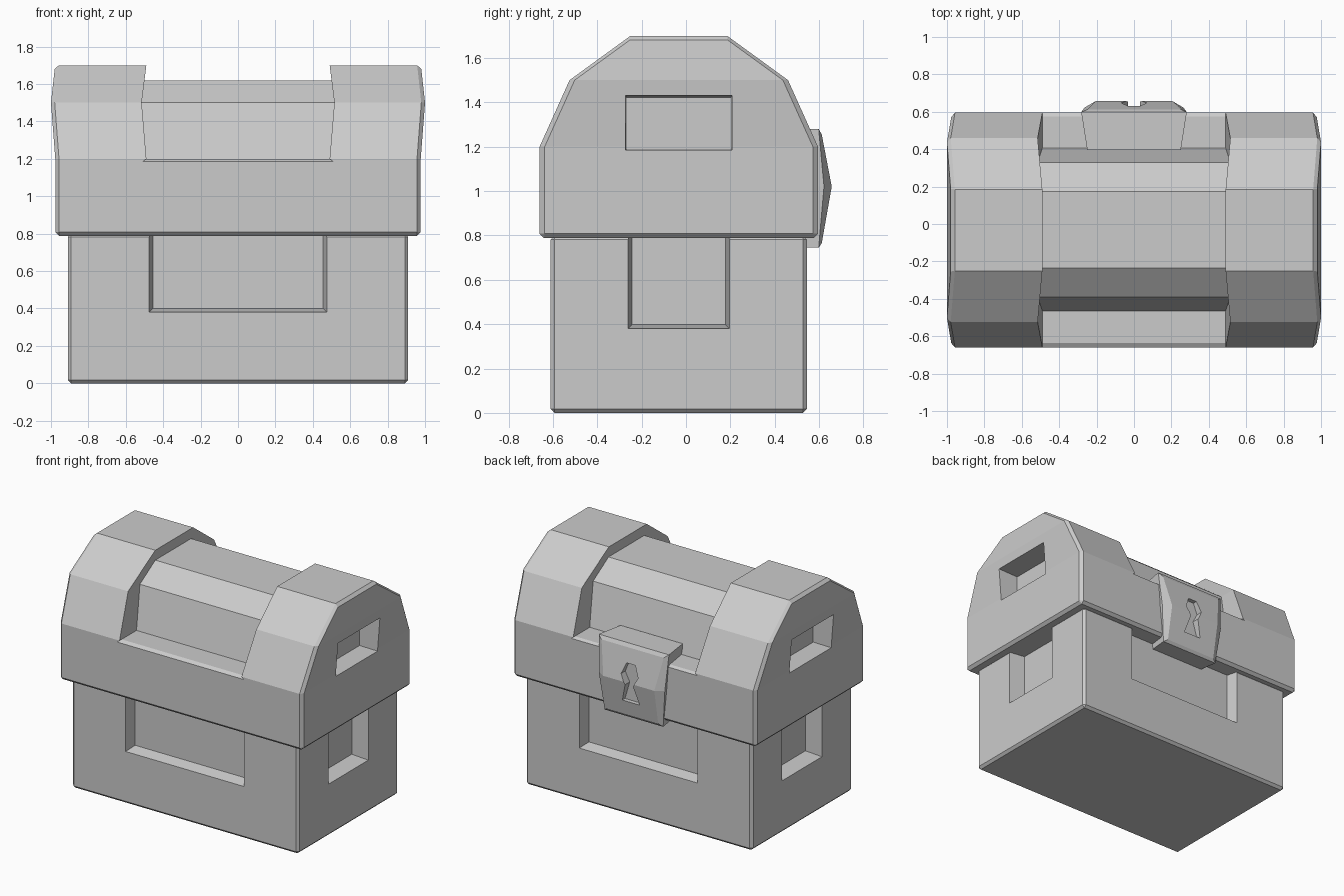
import bpy, bmesh
from mathutils import Vector

if "Cube" in bpy.data.objects:
    bpy.data.objects.remove(bpy.data.objects["Cube"])

stone = bpy.data.materials.new("plain_grey")
stone.diffuse_color = (0.6, 0.6, 0.6, 1)
stone.use_nodes = True
stone.node_tree.nodes["Principled BSDF"].inputs["Base Color"].default_value = stone.diffuse_color
CY = -0.0325  # middle of the chest box in depth


def make(name, verts, faces):
    bm = bmesh.new()
    vs = [bm.verts.new(v) for v in verts]
    for f in faces:
        bm.faces.new([vs[i] for i in f])
    bmesh.ops.recalc_face_normals(bm, faces=bm.faces)
    me = bpy.data.meshes.new(name)
    bm.to_mesh(me)
    bm.free()
    me.materials.append(stone)
    ob = bpy.data.objects.new(name, me)
    bpy.context.collection.objects.link(ob)
    return ob


def prism(name, rings):
    """Closed solid through equal rings; ends are split into paired strips."""
    n = len(rings[0])
    faces = []
    for r in range(len(rings) - 1):
        for i in range(n):
            j = (i + 1) % n
            faces.append((r * n + i, r * n + j, r * n + n + j, r * n + n + i))
    for base in (0, n * (len(rings) - 1)):
        for i in range(n // 2 - 1):
            faces.append([base + k for k in (i, i + 1, n - 2 - i, n - 1 - i)])
    return make(name, [p for ring in rings for p in ring], faces)


def across_x(name, profile, half):
    """Sweep a y-z profile across x, with the half width set by height."""
    return prism(name, [[(s * half(z), y, z) for y, z in profile] for s in (-1, 1)])


def bevel(ob, width, angle=0.87):
    m = ob.modifiers.new("edge_chamfer", 'BEVEL')
    m.width, m.segments, m.limit_method, m.angle_limit = width, 1, 'ANGLE', angle


def cut(ob, cutter):
    m = ob.modifiers.new("cut", 'BOOLEAN')
    m.object, m.operation, m.solver = cutter, 'DIFFERENCE', 'EXACT'
    cutter.hide_render = True
    cutter.hide_viewport = True
    cutter.display_type = 'WIRE'


def pocket(name, centre, out, half_w, z0, z1, depth, taper, taper_top=0.0):
    """Tapered pocket cutter: opening at centre, going in against 'out'."""
    out = Vector(out)
    side = Vector((-out.y, out.x, 0))
    rings = []
    for d in (depth, -depth):  # the taper also runs outward past the surface
        t = taper * (1 if d == depth else -1)
        tt = taper_top * (1 if d == depth else -1)
        base = Vector(centre) - out * d
        rings.append([base + side * s * (half_w - t) + Vector((0, 0, z))
                      for s, z in ((-1, z0 + t), (1, z0 + t), (1, z1 - tt), (-1, z1 - tt))])
    return prism(name, rings)


# Lower box
body = across_x("chest_body", [(-0.61, 0), (-0.61, 0.8), (0.545, 0.8), (0.545, 0)], lambda z: 0.91)
bevel(body, 0.018)
for s in (-1, 1):
    cut(body, pocket("body_long_panel_cutter", (0, CY + s * 0.5775, 0), (0, s, 0), 0.475, 0.38, 0.9, 0.08, 0.02))
    cut(body, pocket("body_end_panel_cutter", (s * 0.91, CY, 0), (s, 0, 0), 0.228, 0.38, 0.9, 0.12, 0.018))


# Arched lid, flaring slightly at the shoulder height
def lid_half(z):
    return 0.977 if z <= 1.2 else 0.977 + 0.023 * (z - 1.2) / 0.3 if z <= 1.5 else 1.0 - 0.022 * (z - 1.5) / 0.2


lid = across_x("arched_lid", [(-0.66, 0.788), (-0.66, 1.2), (-0.525, 1.5), (-0.25, 1.7),
                              (0.185, 1.7), (0.46, 1.5), (0.595, 1.2), (0.595, 0.788)], lid_half)
bevel(lid, 0.02)


# Recess over the middle of the lid, leaving a lower barrel and a ledge
def recess_half(z):
    if z < 1.2:
        return 0.49 + (1.2 - z) * 1.3
    return 0.49 + 0.025 * (z - 1.2) / 0.3 if z <= 1.5 else 0.515 - 0.025 * (z - 1.5) / 0.2


inner = [(-0.635, 1.2), (-0.465, 1.2), (-0.39, 1.5), (-0.235, 1.62)]
outer = [(-0.95, 1.011), (-0.95, 1.2), (-0.95, 1.5), (-0.95, 1.9)]
flip = lambda pts: [(2 * CY - y + 0.005, z) for y, z in reversed(pts)]
cut(lid, across_x("lid_recess_cutter", inner + flip(inner) + [p for p in reversed(outer + flip(outer))], recess_half))

# Hand holes in the lid ends
for s in (-1, 1):
    cut(lid, pocket("hand_hole_cutter", (s * 0.985, CY, 0), (s, 0, 0), 0.24, 1.185, 1.43, 0.15, 0.005, 0.008))


# Lock plate with a horizontal ridge, narrowing downward
def lock_ring(y, ymid, top, mid, low, z1, z0):
    return [(-low, y, z0), (-mid, ymid, 1.02), (-top, y, z1), (top, y, z1), (mid, ymid, 1.02), (low, y, z0)]


lock = prism("lock_plate", [lock_ring(0.395, 0.395, 0.25, 0.235, 0.21, 1.275, 0.75),
                            lock_ring(0.598, 0.622, 0.282, 0.265, 0.235, 1.28, 0.745),
                            lock_ring(0.612, 0.657, 0.25, 0.205, 0.205, 1.255, 0.765)])

# Keyhole
key = [(0.07, 0.87), (0.032, 1.0), (0.068, 1.07), (0.035, 1.15)]
outline = key + [(-x, z) for x, z in reversed(key)]
cut(lock, prism("keyhole_cutter", [[(x, y, z) for x, z in outline] for y in (0.6, 0.8)]))
